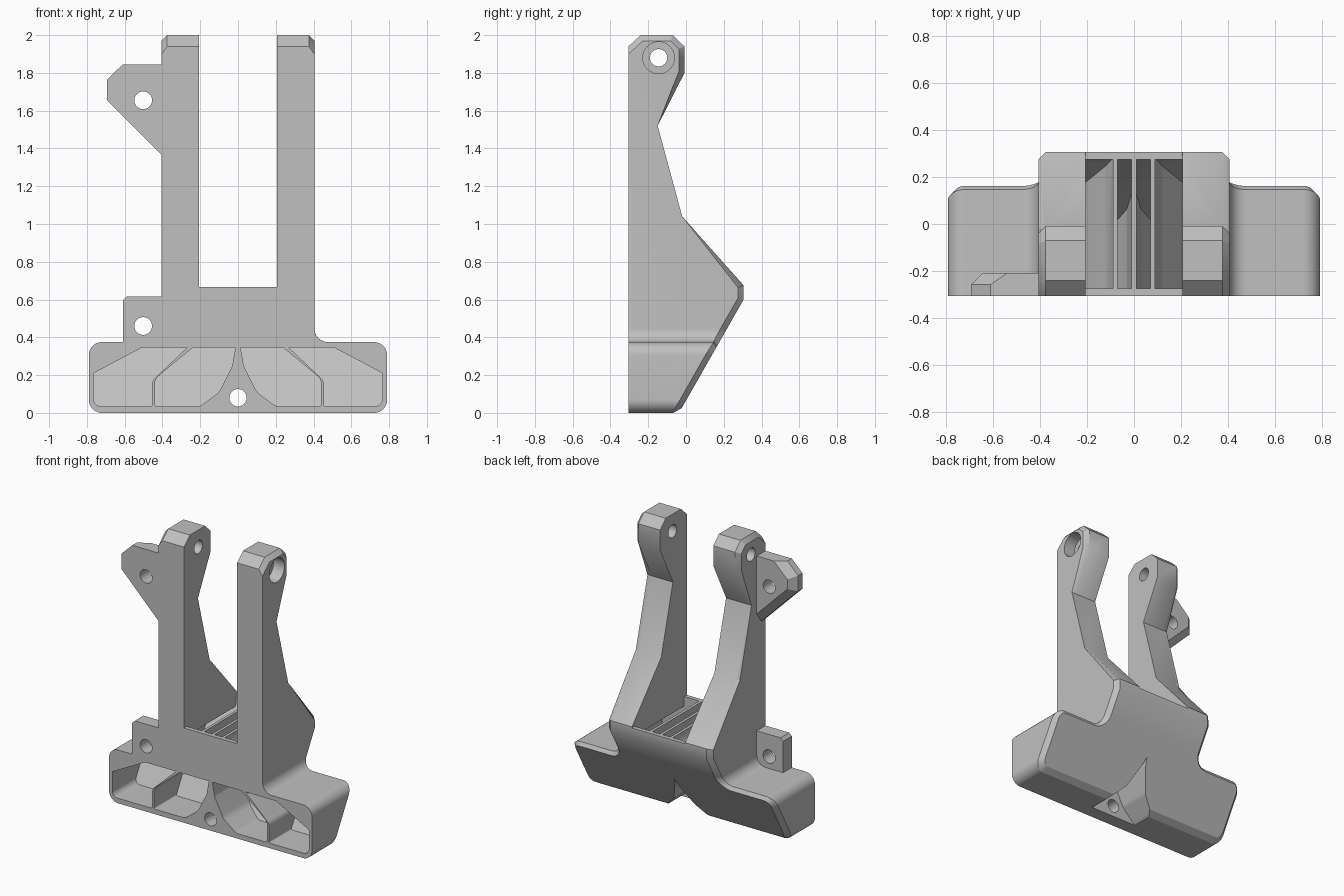
import bpy, bmesh, math
from mathutils import Vector

cube = bpy.data.objects.get("Cube")
if cube:
    bpy.data.objects.remove(cube, do_unlink=True)

# Single plain colour
grey = bpy.data.materials.new("light grey")
grey.use_nodes = True
colour = (0.53, 0.53, 0.53, 1)
grey.diffuse_color = colour
grey.node_tree.nodes["Principled BSDF"].inputs["Base Color"].default_value = colour

FRONT = -0.305


def rounded(points, steps=8):
    """Outline from (u, v) or (u, v, radius) points, with arcs at the radii."""
    out = []
    for i, point in enumerate(points):
        p = Vector(point[:2])
        if len(point) < 3:
            out.append(p)
            continue
        a = (Vector(points[i - 1][:2]) - p).normalized()
        b = (Vector(points[(i + 1) % len(points)][:2]) - p).normalized()
        half = a.angle(b) / 2
        r = point[2]
        centre = p + (a + b).normalized() * r / math.sin(half)
        start = p + a * r / math.tan(half) - centre
        end = p + b * r / math.tan(half) - centre
        out += [centre + start.lerp(end, k / steps).normalized() * r
                for k in range(steps + 1)]
    return out


def prism(name, outline, axis, lo, hi):
    """Extrude a (u, z) outline along x or y."""
    def place(p, w):
        return (w, p[0], p[1]) if axis == "x" else (p[0], w, p[1])
    bm = bmesh.new()
    face = bm.faces.new([bm.verts.new(place(p, lo)) for p in outline])
    new = bmesh.ops.extrude_face_region(bm, geom=[face])["geom"]
    shift = Vector(place((0, 0), hi - lo))
    bmesh.ops.translate(bm, vec=shift, verts=[v for v in new if isinstance(v, bmesh.types.BMVert)])
    bmesh.ops.recalc_face_normals(bm, faces=bm.faces)
    mesh = bpy.data.meshes.new(name)
    bm.to_mesh(mesh)
    bm.free()
    mesh.materials.append(grey)
    obj = bpy.data.objects.new(name, mesh)
    bpy.context.collection.objects.link(obj)
    return obj


def rod(u, v, radius, axis, lo, hi):
    turn = [2 * math.pi * k / 32 for k in range(32)]
    return prism("rod", [(u + radius * math.cos(t), v + radius * math.sin(t)) for t in turn],
                 axis, lo, hi)


def combine(obj, tool, operation="DIFFERENCE"):
    mod = obj.modifiers.new("combine", "BOOLEAN")
    mod.operation, mod.solver, mod.object = operation, "EXACT", tool
    bpy.context.view_layer.update()
    graph = bpy.context.evaluated_depsgraph_get()
    mesh = bpy.data.meshes.new_from_object(obj.evaluated_get(graph))
    obj.modifiers.clear()
    obj.data = mesh
    bpy.data.objects.remove(tool, do_unlink=True)


def chamfer(obj, rule, width):
    """Bevel the edges for which rule(middle, normal, other normal) holds."""
    bm = bmesh.new()
    bm.from_mesh(obj.data)
    bmesh.ops.dissolve_limit(bm, angle_limit=0.01, verts=bm.verts, edges=bm.edges)
    bm.normal_update()
    picked = []
    for e in bm.edges:
        if len(e.link_faces) == 2:
            mid = (e.verts[0].co + e.verts[1].co) / 2
            m, n = (f.normal for f in e.link_faces)
            if rule(mid, m, n) or rule(mid, n, m):
                picked.append(e)
    bmesh.ops.bevel(bm, geom=picked, offset=width, offset_type="OFFSET", segments=1,
                    profile=0.5, affect="EDGES", clamp_overlap=False)
    bm.to_mesh(obj.data)
    bm.free()


def flip(points):
    return [(-p[0], *p[1:]) for p in reversed(points)]


# Body: front silhouette crossed with side profile
half = [(0.79, 0, 0.07), (0.79, 0.375, 0.07), (0.405, 0.375, 0.07), (0.405, 2.1),
        (0.207, 2.1), (0.207, 0.667)]
side = [(-0.305, 0), (-0.037, 0), (0.305, 0.6), (0.305, 0.675), (-0.02, 1.04),
        (-0.15, 1.52), (-0.008, 1.8), (-0.008, 1.94), (-0.07, 2), (-0.24, 2), (-0.305, 1.94)]
body = prism("bracket_body", rounded(half + flip(half)), "y", -0.6, 0.6)
combine(body, prism("side_profile", side, "x", -1, 1), "INTERSECT")


def outer_edge(mid, m, n):
    back = abs(m.y) < 0.01 and n.y > 0.1 and not 1.1 < mid.z < 1.5
    tip = abs(m.x) > 0.9 and n.z > 0.3 and mid.z > 1.9
    return (back and (abs(mid.x) > 0.39 or mid.z < 0.1)) or (tip and abs(mid.x) > 0.39)


chamfer(body, outer_edge, 0.03)

# Hollow pockets, open to the front below and to the top between the arms
inner = [(0.2, 0.035, 0.05), (0.44, 0.035, 0.01), (0.44, 0.18, 0.05), (0.24, 0.345),
         (0.19, 0.43), (0.1, 0.56, 0.06), (0.07, 0.63), (0.07, 0.8), (0.01, 0.8),
         (0.01, 0.36), (0.02, 0.31, 0.03), (0.03, 0.25, 0.05), (0.1, 0.11, 0.1)]
outer = [(0.455, 0.035, 0.01), (0.765, 0.035, 0.04), (0.765, 0.21, 0.01), (0.51, 0.345),
         (0.44, 0.345), (0.38, 0.4), (0.38, 0.5), (0.207, 0.6), (0.207, 0.8), (0.09, 0.8),
         (0.09, 0.63), (0.12, 0.57, 0.06), (0.205, 0.45), (0.27, 0.345), (0.455, 0.17, 0.05)]
hollow = [(-0.5, -0.1), (-0.137, -0.1), (0.275, 0.62), (0.275, 0.9), (-0.275, 0.9),
          (-0.275, 0.345), (-0.5, 0.345)]
for shape in (inner, outer):
    for outline in (shape, flip(shape)):
        pocket = prism("pocket", rounded(outline), "y", -0.7, 0.7)
        combine(pocket, prism("hollow", hollow, "x", -1, 1), "INTERSECT")
        combine(body, pocket)

# Bell-shaped recess at the lower back, with its screw hole
bell = [(0.21, -0.02), (0.17, 0.01, 0.02), (0.08, 0.1, 0.08), (0.012, 0.25, 0.06), (0, 0.3)]
combine(body, prism("recess", rounded(bell + flip(bell)[1:]), "y", -0.21, 0.6))
combine(body, rod(0, 0.08, 0.046, "y", -0.5, 0))

# Pivot hole through both arms, counterbored on the left arm
combine(body, rod(-0.145, 1.88, 0.046, "x", -0.6, 0.6))
combine(body, rod(-0.145, 1.88, 0.084, "x", 0.32, 0.6))

# Side tabs with screw holes
upper = [(-0.395, 1.845), (-0.61, 1.845), (-0.693, 1.765), (-0.693, 1.655), (-0.395, 1.357)]
lower = [(-0.395, 0.365), (-0.61, 0.365), (-0.61, 0.595), (-0.59, 0.615), (-0.395, 0.615)]
upper_tab = prism("upper_tab", upper, "y", FRONT, -0.208)
chamfer(upper_tab, lambda mid, m, n: n.y > 0.9 and m.x < -0.1, 0.05)
lower_tab = prism("lower_tab", lower, "y", FRONT, -0.208)
combine(upper_tab, rod(-0.502, 1.655, 0.047, "y", -0.5, 0))
combine(lower_tab, rod(-0.502, 0.46, 0.047, "y", -0.5, 0))

# Smooth the arcs, keep the edges sharp
bpy.ops.object.select_all(action="DESELECT")
for obj in (body, upper_tab, lower_tab):
    obj.select_set(True)
    bpy.context.view_layer.objects.active = obj
bpy.ops.object.shade_smooth_by_angle(angle=math.radians(30))
